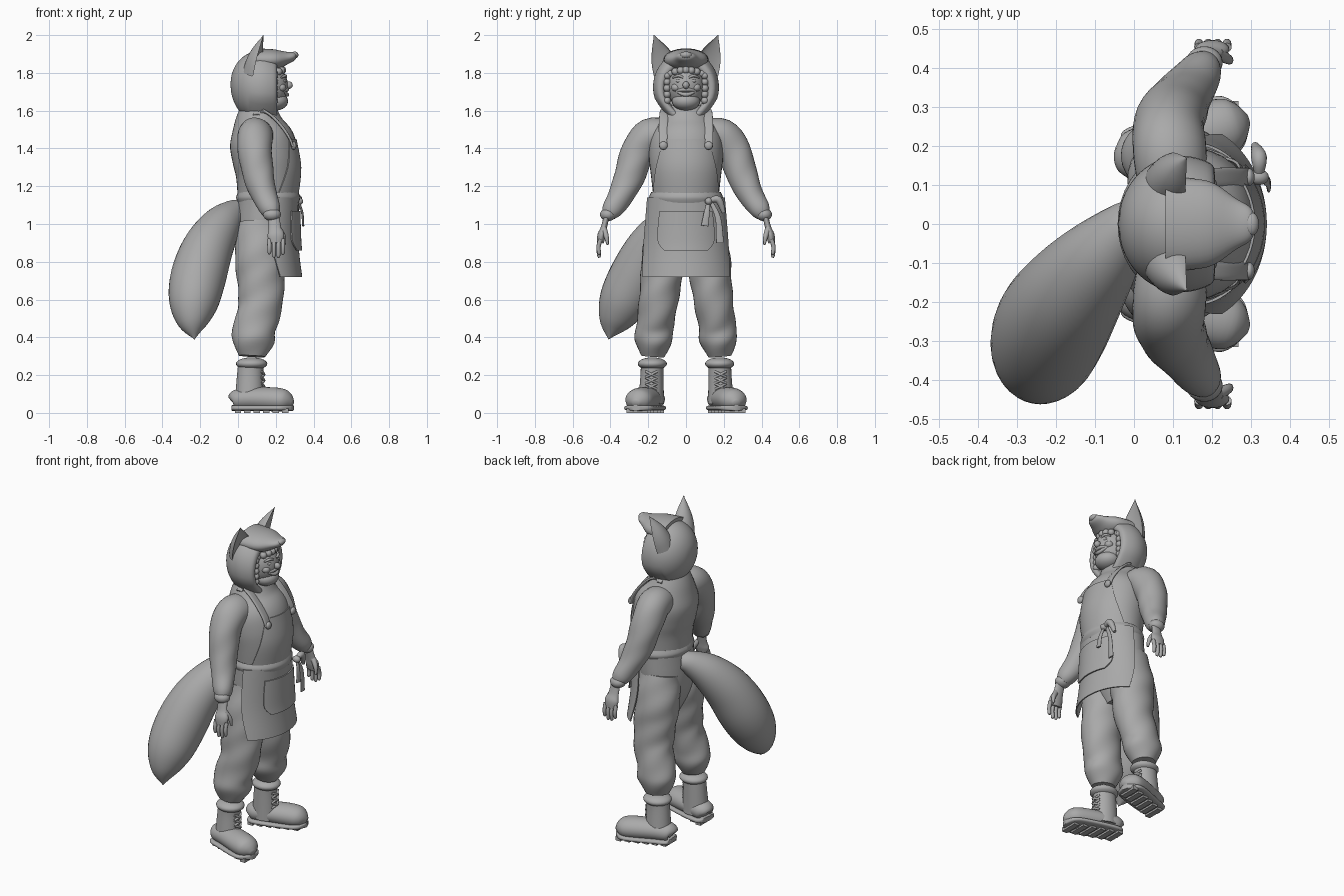
import bpy, bmesh
from math import sin, cos, pi, radians
from mathutils import Vector, Matrix

cube = bpy.data.objects.get("Cube")
if cube:
    bpy.data.objects.remove(cube, do_unlink=True)

# One plain clay colour for everything
grey = (.4, .4, .4, 1)
clay = bpy.data.materials.new("clay_grey")
clay.use_nodes = True
clay.diffuse_color = grey
clay.node_tree.nodes["Principled BSDF"].inputs["Base Color"].default_value = grey
UP = Vector((0, 0, 1))
FRONT = Vector((1, 0, 0))

def finish(name, bm, sharp=50):
    """Turn a bmesh into a smooth shaded object."""
    bmesh.ops.recalc_face_normals(bm, faces=bm.faces)
    mesh = bpy.data.meshes.new(name)
    bm.to_mesh(mesh)
    bm.free()
    for poly in mesh.polygons:
        poly.use_smooth = True
    mesh.set_sharp_from_angle(angle=radians(sharp))
    mesh.materials.append(clay)
    obj = bpy.data.objects.new(name, mesh)
    bpy.context.scene.collection.objects.link(obj)
    return obj

def spline(points, steps=5):
    """Smooth a list of rows with a Catmull-Rom curve."""
    rows = [points[0], *points, points[-1]]
    result = []
    for before, start, end, after in zip(rows, rows[1:], rows[2:], rows[3:]):
        for i in range(steps):
            t = i / steps
            result.append([b + t * (c - a + t * (2 * a - 5 * b + 4 * c - d
                           + t * (3 * b - 3 * c + d - a))) / 2
                           for a, b, c, d in zip(before, start, end, after)])
    return result + [list(points[-1])]

def bridge(bm, rings, closed):
    """Fill quads between neighbouring rows of vertices."""
    for low, high in zip(rings, rings[1:]):
        for k in range(len(low) if closed else len(low) - 1):
            n = (k + 1) % len(low)
            bm.faces.new((low[k], low[n], high[n], high[k]))

def loft(name, points, aspect=1, ref=FRONT, axis=None, flat=None, front=1, power=1, wrinkle=0, sides=32):
    """Skin oval rings along a path of (x, y, z, radius)."""
    rows = spline(points)
    centres = [Vector(row[:3]) for row in rows]
    last = len(rows) - 1
    bm = bmesh.new()
    rings = []
    for i, (centre, row) in enumerate(zip(centres, rows)):
        tangent = axis or centres[min(i + 1, last)] - centres[max(i - 1, 0)]
        tangent = tangent.normalized()
        forward = (ref - tangent * tangent.dot(ref)).normalized()
        across = tangent.cross(forward)
        radius = max(row[3], .002)
        ring = []
        for k in range(sides):
            angle = 2 * pi * k / sides
            c, s = cos(angle), sin(angle)
            fold = 1 + wrinkle * sin(3 * angle + 40 * centre.z)
            u = abs(c) ** power * (front if c > 0 else -1) * fold * (flat or radius)
            v = abs(s) ** power * (1 if s > 0 else -1) * fold * radius * aspect
            ring.append(bm.verts.new(centre + forward * u + across * v))
        rings.append(ring)
    bridge(bm, rings, True)
    bm.faces.new(rings[0])
    bm.faces.new(rings[-1])
    return finish(name, bm)

def panel(name, rows, width, columns=32):
    """Cloth wrapped on an oval body: rows of (height, centre x, depth, half angle)."""
    bm = bmesh.new()
    grid = []
    for z, x, depth, half in spline(rows):
        angles = [half * (2 * k / columns - 1) for k in range(columns + 1)]
        grid.append([bm.verts.new((x + depth * cos(t), width * depth * sin(t), z)) for t in angles])
    bridge(bm, grid, False)
    bmesh.ops.recalc_face_normals(bm, faces=bm.faces)
    bmesh.ops.solidify(bm, geom=bm.faces[:], thickness=.007)
    finish(name, bm, 40)

def solid(name, centre, extent, maker, **options):
    """Place a scaled primitive."""
    bm = bmesh.new()
    place = Matrix.Translation(centre) @ Matrix.Diagonal((*extent, 1))
    maker(bm, matrix=place, **options)
    finish(name, bm)

def ball(name, centre, radii):
    solid(name, centre, radii, bmesh.ops.create_uvsphere, u_segments=24, v_segments=14, radius=1)

# Jacket body and trouser seat
loft("jacket", [(.15, 0, 1.1, .15), (.155, 0, 1.25, .165), (.145, 0, 1.35, .175), (.125, 0, 1.45, .17),
                (.11, 0, 1.54, .13), (.11, 0, 1.63, .09)], aspect=1.12, sides=40)
loft("trouser_seat", [(.12, 0, .74, .06), (.12, 0, .9, .13), (.14, 0, 1.12, .14)], aspect=1.35, sides=40)

# Apron: bib, skirt, pocket and waistband
panel("apron_bib", [(1.15, .15, .17, 1.2), (1.3, .15, .185, .9), (1.45, .13, .18, .65)], width=1.1)
panel("apron_skirt", [(1.14, .15, .17, 1.4), (.9, .13, .19, 1.3), (.72, .13, .21, 1.1)], width=1.23)
panel("apron_pocket", [(1.07, .14, .19, .7), (.92, .13, .205, .7), (.86, .13, .21, .5)], width=1.15)
panel("waistband", [(1.11, .16, .16, pi), (1.14, .16, .17, pi), (1.17, .16, .16, pi)], width=1.15)

# Apron knot with a loop and two hanging ties
ball("apron_knot", (.32, .12, 1.12), (.025, .02, .02))
loft("tie_front", [(.32, .12, 1.12, .01), (.34, .11, 1.06, .015), (.345, .1, .99, .02)], flat=.006)
loft("tie_side", [(.31, .13, 1.12, .01), (.32, .17, 1.03, .015), (.32, .18, .9, .02)], flat=.006)
loft("bow_loop", [(.32, .12, 1.12, .01), (.32, .17, 1.13, .02), (.31, .2, 1.06, .01)])

# Hood, rounded at the back, with a rolled rim and a pointed lower edge
dome = [(.12 - .16 * cos(.3 * k), 0, 1.74 - .003 * k, .19 * sin(.3 * k)) for k in range(8)]
hood = loft("hood", dome + [(.2, 0, 1.715, .13), (.14, 0, 1.715, .12)], aspect=.92, ref=UP, axis=FRONT, sides=40)
for v in hood.data.vertices:
    drop = 1.66 - v.co.z
    if drop > 0 and v.co.x > .06:
        v.co.y *= 1 - 2.5 * drop
        v.co.z -= .2 * drop
loft("hood_snout", [(.08, 0, 1.87, .06), (.19, 0, 1.87, .055), (.26, 0, 1.88, .033), (.3, 0, 1.89, .02),
                    (.315, 0, 1.89, 0)], aspect=2, ref=UP)
ball("snout_nose", (.3, 0, 1.895), (.02, .03, .018))

# Face
def face_arc(name, height, bend):
    loft(name, [(.26 - .005 * k * k, .025 * k, height + bend * k * k, .011 - .002 * abs(k))
                for k in range(-2, 3)], sides=12)

ball("head", (.15, 0, 1.73), (.115, .1, .125))
ball("beard", (.195, 0, 1.65), (.07, .075, .05))
ball("nose", (.27, 0, 1.735), (.02, .018, .02))
face_arc("smile", 1.685, .005)
face_arc("moustache", 1.712, -.002)
for k in range(-3, 4):
    ball("fringe_curl", (.235 - .005 * k * k, .028 * k, 1.815 - .002 * k * k), (.02, .02, .02))
ball("zip_pull", (.22, 0, 1.53), (.01, .01, .02))

# Curved tail, swinging to the right behind the body
loft("tail", [(.02, .02, 1.07, .05), (-.02, -.01, 1.06, .07), (-.09, -.09, .99, .107), (-.16, -.18, .87, .135),
              (-.21, -.26, .72, .147), (-.235, -.335, .58, .13), (-.24, -.385, .47, .078), (-.23, -.41, .39, 0)])

for side, s in (("left", 1), ("right", -1)):
    def limb(part, points, **options):
        loft(f"{side}_{part}", [(x, y * s, z, r) for x, y, z, r in points], **options)

    def blob(part, centre, radii):
        ball(f"{side}_{part}", (centre[0], centre[1] * s, centre[2]), radii)

    # Hood ears, hollow at the front
    limb("hood_ear", [(.1, .1, 1.8, .075), (.11, .12, 1.86, .066), (.12, .14, 1.92, .045), (.135, .17, 2, 0)],
         ref=Vector((1, .3 * s, 0)), front=-.25)

    # Eye, cheek, brow and side hair
    blob("eye", (.243, .038, 1.757), (.012, .016, .01))
    blob("cheek", (.228, .052, 1.722), (.026, .026, .022))
    limb("brow", [(.253, .015, 1.775, .006), (.25, .04, 1.785, .008), (.23, .07, 1.775, .005)], sides=12)
    for k in range(5):
        blob("side_curl", (.19, .1, 1.785 - .033 * k), (.023, .02, .02))

    # Sleeve, cuff and hand
    limb("sleeve", [(.1, .1, 1.46, .09), (.09, .19, 1.465, .094), (.09, .255, 1.38, .09), (.11, .3, 1.25, .081),
                    (.14, .345, 1.15, .067), (.17, .39, 1.08, .055), (.18, .41, 1.05, .04)], wrinkle=.015)
    blob("cuff", (.18, .413, 1.05), (.047, .042, .035))
    limb("hand", [(.19, .42, 1.04, .03), (.195, .435, .98, .033), (.2, .447, .94, .044), (.2, .453, .9, .035)],
         aspect=.5)
    for k in range(4):
        x = .166 + .024 * k
        tip = .85 - .02 * sin(k)
        limb("finger", [(x, .452, .92, .012), (x, .463, .88, .011), (x, .46, tip, .01), (x, .458, tip - .01, .004)],
             sides=12)
    limb("thumb", [(.215, .435, .975, .016), (.24, .422, .935, .013), (.247, .415, .89, .006)], sides=12)

    # Strap and button
    limb("strap", [(.29, .12, 1.41, .024), (.27, .12, 1.46, .024), (.22, .12, 1.53, .024), (.15, .115, 1.59, .024),
                   (.08, .11, 1.59, .02)], flat=.008, power=.6)
    blob("strap_button", (.295, .12, 1.415), (.014, .022, .022))

    # Baggy trouser leg gathered above the boot
    limb("trouser_leg", [(.12, .085, 1, .12), (.115, .115, .85, .132), (.12, .13, .72, .126), (.12, .147, .58, .117),
                         (.09, .165, .46, .112), (.08, .172, .38, .112), (.075, .178, .3, .07)],
         aspect=.88, wrinkle=.025)

    # Boot: padded cuff, shaft, foot, sole, treads and laces
    blob("boot_cuff", (.072, .178, .26), (.083, .077, .034))
    limb("boot_shaft", [(.07, .18, .27, .068), (.064, .18, .2, .069), (.06, .185, .05, .078)], aspect=.88)
    foot = [(-.03, .168, .06, .025), (-.01, .172, .07, .052), (.08, .198, .075, .06), (.21, .243, .07, .063),
            (.26, .258, .06, .05), (.29, .267, .05, .015)]
    limb("boot_foot", foot, aspect=1.2, ref=UP)
    limb("boot_sole", [(x, y, .026, r) for x, y, z, r in foot], aspect=1.32, ref=UP, flat=.015, power=.6)
    for k in range(6):
        x = .05 * k
        solid(f"{side}_boot_tread", (x, s * (.172 + .35 * x), .012), (.034, .11, .024), bmesh.ops.create_cube, size=1)
    for k in range(3):
        z = .125 + .032 * k
        for d in (-.03, .03):
            limb("lace", [(.125, .183 - d, z, .007), (.138, .183, z + .015, .007), (.125, .183 + d, z + .03, .007)],
                 sides=8)
